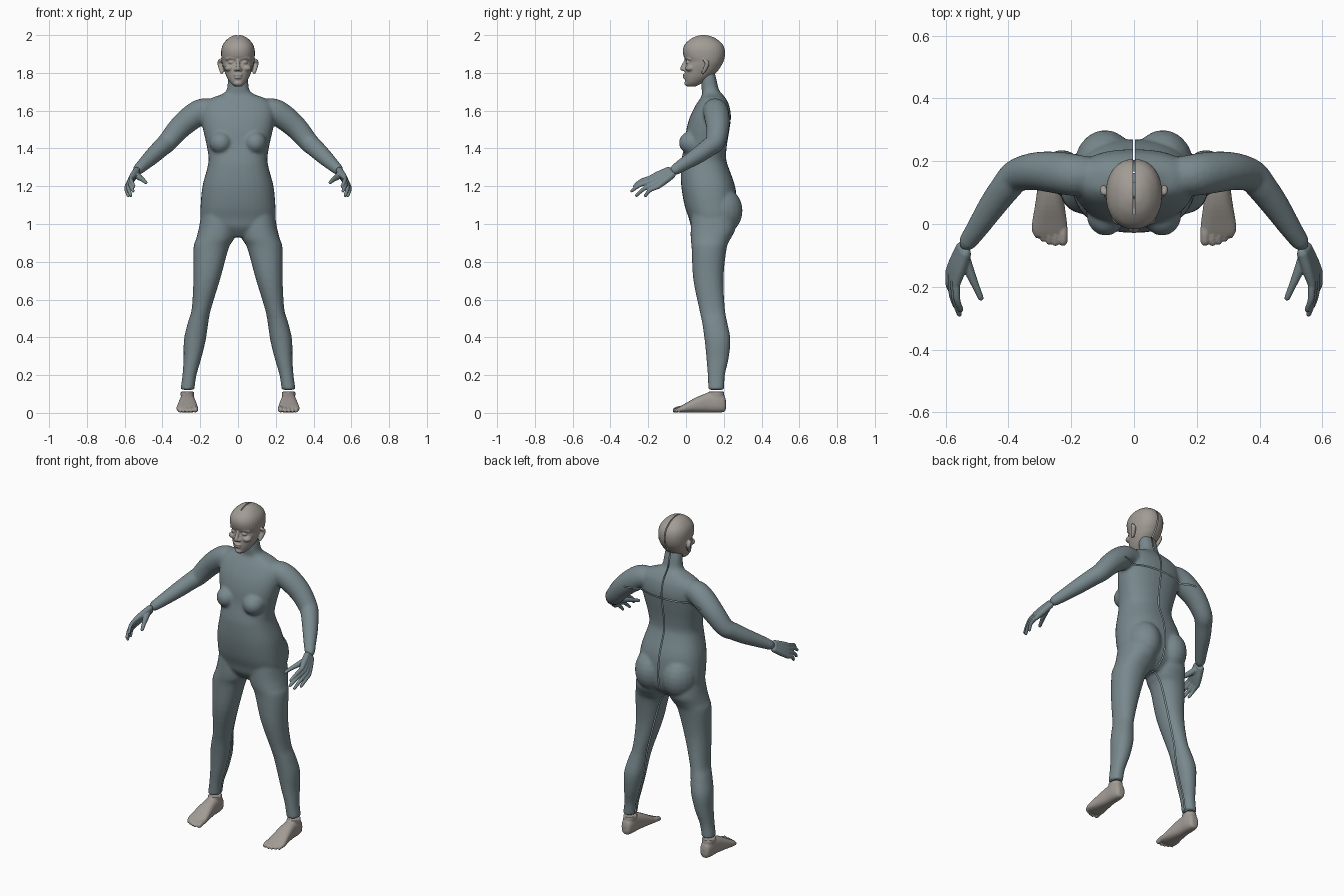
import bpy, bmesh, math
from mathutils import Vector, Matrix, noise

if "Cube" in bpy.data.objects:
    bpy.data.objects.remove(bpy.data.objects["Cube"])

def spline(rows, steps=4):
    """Catmull-Rom interpolation of rows of numbers."""
    rows = [Vector(r) for r in rows]
    out = []
    for i in range(len(rows) - 1):
        p0, p1, p2, p3 = rows[max(i - 1, 0)], rows[i], rows[i + 1], rows[min(i + 2, len(rows) - 1)]
        for k in range(steps):
            t = k / steps
            out.append(0.5 * (2 * p1 + (p2 - p0) * t + (2 * p0 - 5 * p1 + 4 * p2 - p3) * t * t
                              + (3 * p1 - p0 - 3 * p2 + p3) * t ** 3))
    return out + [rows[-1]]

def skin(bm, rings):
    vs = [[bm.verts.new(p) for p in r] for r in rings]
    n = len(vs[0])
    for a, b in zip(vs, vs[1:]):
        for i in range(n):
            bm.faces.new((a[i], a[(i + 1) % n], b[(i + 1) % n], b[i]))
    bm.faces.new(vs[0])
    bm.faces.new(vs[-1])

def loft(bm, rows, side=1, along='z', power=2.2, n=32):
    """Rows are (position, centre x, half width, low, high)."""
    rings = []
    for pos, cx, a, lo, hi in spline(rows):
        ring = []
        for i in range(n):
            t = 2 * math.pi * i / n
            c, s = (math.copysign(abs(f(t)) ** (2 / power), f(t)) for f in (math.cos, math.sin))
            x, d = side * (cx + a * c), (lo + hi) / 2 + (hi - lo) / 2 * s
            ring.append((x, d, pos) if along == 'z' else (x, pos, d))
        rings.append(ring)
    skin(bm, rings)

def tube(bm, rows, side=1, n=16):
    """Round-ended tube through rows of (x, y, z, radius)."""
    pts = spline(rows)
    data = []
    for i, p in enumerate(pts):
        t = (pts[min(i + 1, len(pts) - 1)] - pts[max(i - 1, 0)]).to_3d().normalized()
        data.append((p.to_3d(), t, p[3]))
    (a, ta, ra), (b, tb, rb) = data[0], data[-1]
    ends = ((.97, .25), (.7, .7))
    data = [(a - ta * ra * o, ta, ra * k) for o, k in ends] + data \
        + [(b + tb * rb * o, tb, rb * k) for o, k in reversed(ends)]
    rings = []
    for c, t, r in data:
        u = t.cross(Vector((1, 1, 1))).normalized()
        v = t.cross(u)
        ring = [c + r * (math.cos(q) * u + math.sin(q) * v)
                for q in (2 * math.pi * i / n for i in range(n))]
        rings.append([(side * p.x, p.y, p.z) for p in ring])
    skin(bm, rings)

def blob(bm, centre, radii):
    bmesh.ops.create_uvsphere(bm, u_segments=20, v_segments=12, radius=1,
                              matrix=Matrix.Translation(centre) @ Matrix.Diagonal((*radii, 1)))

def slit(bm, co, no, test, half=.0028):
    """Cut a thin open seam along a plane."""
    co, no = Vector(co), Vector(no)
    for s in (-half, half):
        bmesh.ops.bisect_plane(bm, geom=bm.verts[:] + bm.edges[:] + bm.faces[:],
                               plane_co=co + no * s, plane_no=no, dist=1e-6)
    doomed = [f for f in bm.faces
              if abs((f.calc_center_median() - co).dot(no)) < half and test(f.calc_center_median())]
    bmesh.ops.delete(bm, geom=doomed, context='FACES')

def finish(name, bm, voxel, smooth, mats, seams=(), tint=None):
    """Fuse the overlapping volumes, smooth, cut seams and colour."""
    bmesh.ops.recalc_face_normals(bm, faces=bm.faces)
    me = bpy.data.meshes.new(name)
    bm.to_mesh(me)
    bm.free()
    ob = bpy.data.objects.new(name, me)
    bpy.context.collection.objects.link(ob)
    m = ob.modifiers.new("fuse", 'REMESH')
    m.mode, m.voxel_size = 'VOXEL', voxel
    m = ob.modifiers.new("soften", 'SMOOTH')
    m.factor, m.iterations = .5, smooth
    baked = bpy.data.meshes.new_from_object(ob.evaluated_get(bpy.context.evaluated_depsgraph_get()))
    ob.modifiers.clear()
    bm = bmesh.new()
    bm.from_mesh(baked)
    for s in seams:
        slit(bm, *s)
    for f in bm.faces:
        f.smooth = True
        f.material_index = tint(f.calc_center_median()) if tint else 0
    bm.to_mesh(baked)
    bm.free()
    ob.data = baked
    baked.name = name
    baked.materials.clear()
    for mat in mats:
        baked.materials.append(mat)
    return ob

def material(name, col):
    m = bpy.data.materials.new(name)
    m.diffuse_color = (*col, 1)
    m.use_nodes = True
    m.node_tree.nodes["Principled BSDF"].inputs["Base Color"].default_value = m.diffuse_color
    return m

# Colours: taupe skin, and a ramp from cool blue grey to warm pink grey
taupe = material("taupe", (.36, .33, .30))
cool, mid, warm = Vector((.19, .25, .27)), Vector((.29, .28, .265)), Vector((.36, .25, .225))
LEVELS = 15
ramp = []
for i in range(LEVELS):
    t = 2 * i / (LEVELS - 1)
    ramp.append(material(f"tint_{i}", cool.lerp(mid, t) if t < 1 else mid.lerp(warm, t - 1)))

def tint(c):
    v = .52 + .55 * noise.noise(c * 6) - .22 * math.exp(-((c.z - 1.05) / .25) ** 2) \
        + .12 * math.exp(-((c.z - 1.6) / .1) ** 2) - (.25 if c.y < -.1 else 0)
    return max(0, min(LEVELS - 1, int(v * LEVELS)))

# Body: torso with neck, arms and legs
bm = bmesh.new()
loft(bm, [(.93, 0, .09, .07, .19), (.98, 0, .17, .03, .245), (1.03, 0, .197, .015, .265),
          (1.10, 0, .198, -.008, .27), (1.20, 0, .188, -.025, .26), (1.30, 0, .162, -.028, .225),
          (1.35, 0, .156, -.022, .212), (1.42, 0, .167, -.008, .217), (1.50, 0, .185, .002, .23),
          (1.57, 0, .195, .022, .238), (1.63, 0, .185, .052, .228), (1.665, 0, .145, .075, .21),
          (1.685, 0, .09, .085, .195), (1.71, 0, .06, .083, .175), (1.77, 0, .053, .08, .16),
          (1.81, 0, .045, .085, .15)], power=2.35)
for s in (1, -1):
    loft(bm, [(1.08, .1, .09, .03, .25), (.98, .108, .099, .025, .262), (.92, .122, .1, .025, .235),
              (.87, .143, .093, .03, .215), (.71, .165, .071, .038, .198), (.55, .194, .051, .07, .206),
              (.48, .211, .054, .085, .218), (.39, .228, .058, .098, .235), (.29, .241, .047, .108, .226),
              (.2, .257, .037, .115, .206), (.122, .268, .037, .118, .202)], side=s)
    tube(bm, [(.1, .15, 1.592, .056), (.18, .155, 1.6, .066), (.24, .163, 1.568, .067),
              (.31, .168, 1.508, .061), (.372, .155, 1.435, .053), (.405, .12, 1.405, .049),
              (.45, .06, 1.362, .044), (.5, -.015, 1.315, .035), (.53, -.058, 1.287, .029)], s, 24)
    blob(bm, (s * .09, .032, 1.43), (.062, .07, .062))
    blob(bm, (s * .092, .18, 1.07), (.1, .12, .13))
inner_leg = lambda c: c.z < .93 and abs(c.x) < .122 + (.92 - c.z) * .183
finish("body", bm, .008, 6, ramp, [
    ((0, 0, 0), (1, 0, 0), lambda c: c.y > .13 and c.z > .94),
    ((0, 0, 1.545), (0, 0, 1), lambda c: c.y > .17 and abs(c.x) < .26),
    ((0, .165, 0), (0, 1, 0), inner_leg)], tint)

# Head: skull, face features and ears
bm = bmesh.new()
loft(bm, [(1.728, 0, .018, .008, .05), (1.745, 0, .038, -.002, .085), (1.775, 0, .058, -.006, .13),
          (1.81, 0, .072, -.006, .168), (1.84, 0, .081, -.003, .188), (1.86, 0, .085, .001, .198),
          (1.89, 0, .089, -.013, .206), (1.925, 0, .088, -.016, .205), (1.955, 0, .077, -.003, .191),
          (1.982, 0, .053, .028, .158), (1.996, 0, .028, .06, .125), (2.0, 0, .012, .08, .105)])
tube(bm, [(0, .003, 1.872, .009), (0, -.01, 1.845, .01), (0, -.018, 1.823, .013)])
blob(bm, (0, -.005, 1.789), (.024, .013, .007))
blob(bm, (0, -.003, 1.775), (.021, .014, .007))
blob(bm, (0, .008, 1.745), (.024, .017, .015))
for s in (1, -1):
    blob(bm, (s * .013, -.008, 1.818), (.009, .013, .009))
    blob(bm, (s * .036, .012, 1.856), (.015, .014, .011))
    blob(bm, (s * .046, .022, 1.825), (.026, .026, .018))
    tube(bm, [(s * .015, .001, 1.875, .008), (s * .04, .006, 1.881, .008), (s * .06, .02, 1.873, .007)])
    tube(bm, [(s * .086, .09, 1.803, .009), (s * .092, .103, 1.825, .011),
              (s * .097, .112, 1.85, .012), (s * .096, .1, 1.866, .01)])
finish("head", bm, .004, 2, [taupe], [
    ((0, 0, 0), (1, 0, 0), lambda c: c.y > .03 and c.z > 1.77)])

for s, label in ((1, "left"), (-1, "right")):
    # Hand: palm bones, fingers and thumb
    bm = bmesh.new()
    wrist = Vector((.542, -.083, 1.272))
    k0, k1 = Vector((.566, -.19, 1.243)), Vector((.588, -.152, 1.196))
    tips = [(.551, -.273, 1.2), (.556, -.287, 1.175), (.568, -.262, 1.151), (.581, -.215, 1.15)]
    for i, tip in enumerate(tips):
        k, tip = k0.lerp(k1, i / 3), Vector(tip)
        root = wrist + (k0.lerp(k1, i / 3) - k0.lerp(k1, .5)) * .55
        bend = k.lerp(tip, .55) + Vector((.006, -.004, .008))
        tube(bm, [(*root, .018), (*root.lerp(k, .55), .0175), (*k, .0135)], s)
        tube(bm, [(*k, .0125), (*bend, .0105), (*tip, .0085)], s)
    tube(bm, [(.54, -.105, 1.262, .018), (.524, -.15, 1.248, .016),
              (.505, -.195, 1.235, .012), (.488, -.235, 1.22, .0095)], s)
    finish(label + "_hand", bm, .0035, 2, ramp, tint=tint)

    # Foot: sole loft, ankle stub and five toes
    bm = bmesh.new()
    loft(bm, [(.212, .268, .014, .025, .06), (.203, .268, .028, .006, .09), (.17, .268, .037, .002, .108),
              (.12, .268, .039, .002, .107), (.06, .268, .047, .001, .085), (0, .269, .056, .001, .052),
              (-.025, .269, .055, .002, .038), (-.04, .269, .046, .006, .028)], s, 'y', 2.5)
    loft(bm, [(.04, .268, .035, .12, .204), (.08, .268, .035, .115, .204), (.112, .268, .036, .118, .201)], s)
    for x, y, r in ((.226, -.055, .015), (.25, -.06, .011), (.27, -.056, .0105),
                    (.289, -.047, .0105), (.307, -.036, .0105)):
        tube(bm, [(x, -.012, .024, r), (x, (y - .012) / 2, .022, r), (x, y, r + .001, r)], s, 12)
    finish(label + "_foot", bm, .004, 2, [taupe])
